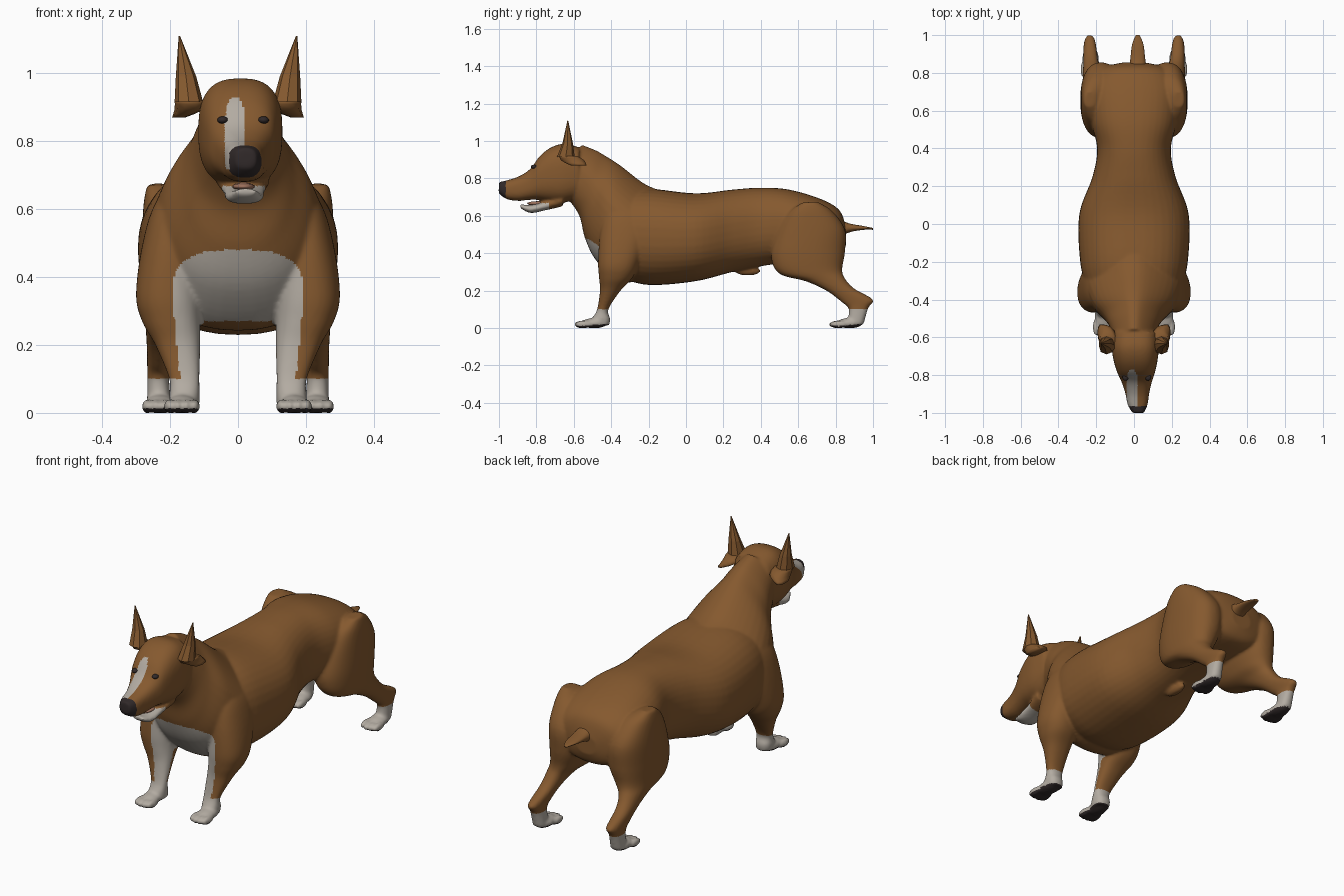
import bpy, bmesh, math
from mathutils import Matrix

cube = bpy.data.objects.get("Cube")
if cube:
    bpy.data.objects.remove(cube, do_unlink=True)


def material(name, red, green, blue):
    mat = bpy.data.materials.new(name)
    mat.use_nodes = True
    colour = (red, green, blue, 1)
    mat.diffuse_color = colour
    for node in mat.node_tree.nodes:
        if node.type == 'BSDF_PRINCIPLED':
            node.inputs["Base Color"].default_value = colour
            node.inputs["Roughness"].default_value = 0.8
    return mat


brown = material("brown coat", 0.235, 0.1, 0.028)
white = material("white markings", 0.45, 0.41, 0.36)
dark = material("dark nose and pads", 0.03, 0.022, 0.022)
pink = material("tongue pink", 0.35, 0.17, 0.11)
BROWN, WHITE, DARK = range(3)


def spline(rows, steps):
    """Catmull-Rom interpolation between rows."""
    padded = [rows[0], *rows, rows[-1]]
    for before, start, end, after in zip(padded, padded[1:], padded[2:], padded[3:]):
        for step in range(steps):
            t = step / steps
            yield [b + t * (c - a + t * (2 * a - 5 * b + 4 * c - d + t * (3 * (b - c) + d - a))) / 2
                   for a, b, c, d in zip(before, start, end, after)]
    yield rows[-1]


def loft(bm, along, rows, lean=0, centre=lambda width: 0, side=1,
         steps=6, sides=40, bend=0.87, taper=0):
    """Rows hold position along the axis, low rim, high rim and half width."""
    rings = []
    for position, low, high, width in spline(rows, steps):
        ring = []
        for k in range(sides):
            angle = math.tau * k / sides
            across, up = (math.copysign(abs(v) ** bend, v)
                          for v in (math.cos(angle), math.sin(angle)))
            rim = (low + high) / 2 + up * (high - low) / 2
            axial = position + lean * (rim - low)
            narrowing = 1 - taper * max(up, 0) ** 2
            x = side * centre(width) + width * across * narrowing
            ring.append(bm.verts.new((x, axial, rim) if along == "y" else (x, rim, axial)))
        rings.append(ring)
    for near, far in zip(rings, rings[1:]):
        for k in range(sides):
            bm.faces.new((near[k - 1], near[k], far[k], far[k - 1]))
    bm.faces.new(rings[0])
    bm.faces.new(rings[-1])


def ball(bm, centre, radii):
    matrix = Matrix.Translation(centre) @ Matrix.Diagonal((*radii, 1))
    bmesh.ops.create_uvsphere(bm, u_segments=16, v_segments=10, radius=1, matrix=matrix)


def finish(bm, name, *mats, smooth=True):
    bmesh.ops.recalc_face_normals(bm, faces=bm.faces)
    for face in bm.faces:
        face.smooth = smooth
    mesh = bpy.data.meshes.new(name)
    bm.to_mesh(mesh)
    bm.free()
    for mat in mats:
        mesh.materials.append(mat)
    obj = bpy.data.objects.new(name, mesh)
    bpy.context.collection.objects.link(obj)
    return obj


def head_centre(width):
    """The head is turned slightly to its left, most at the narrow nose."""
    return 0.028 - 0.17 * width


skin = bmesh.new()

# Trunk, from rump to chest
loft(skin, "y", [
    (.855, .44, .54, .06), (.82, .38, .63, .18), (.72, .36, .69, .24),
    (.55, .35, .74, .23), (.4, .33, .75, .195), (.25, .3, .74, .22),
    (.05, .25, .72, .29), (-.2, .23, .745, .285), (-.35, .27, .73, .25)])

# Chest and neck, leaning back
loft(skin, "y", [
    (-.26, .25, .735, .26), (-.36, .25, .775, .27), (-.48, .36, .87, .225),
    (-.54, .48, .92, .165), (-.57, .6, .95, .135), (-.63, .69, .98, .11)],
    lean=0.25, taper=0.45)

# Skull and muzzle
loft(skin, "y", [
    (-.58, .69, .965, .115), (-.66, .67, .985, .124), (-.73, .675, .967, .116),
    (-.79, .685, .92, .1), (-.84, .685, .85, .08), (-.9, .68, .81, .063),
    (-.96, .69, .79, .052), (-1.002, .72, .78, .03)],
    lean=0.04, centre=head_centre, bend=0.74)

# Lower jaw
loft(skin, "y", [
    (-.66, .65, .72, .08), (-.75, .63, .68, .062),
    (-.83, .615, .658, .055), (-.885, .64, .662, .032)], centre=head_centre)

# Belly lump
ball(skin, (0, 0.33, 0.305), (0.026, 0.07, 0.025))

for side in (1, -1):
    # Shoulder and front leg, in line on the inside
    loft(skin, "z", [
        (.7, -.36, -.26, .025), (.62, -.43, -.22, .065), (.5, -.46, -.2, .085),
        (.35, -.47, -.25, .095), (.27, -.465, -.285, .086), (.2, -.46, -.35, .066),
        (.1, -.475, -.415, .045), (.05, -.5, -.405, .045), (.015, -.5, -.41, .043)],
        centre=lambda width: 0.115 + 0.95 * width, side=side)
    # Thigh, hock and rear foot, in line on the outside
    loft(skin, "z", [
        (.67, .62, .7, .03), (.61, .54, .78, .08), (.5, .48, .85, .105),
        (.38, .455, .85, .108), (.29, .5, .835, .085), (.25, .64, .85, .057),
        (.2, .75, .9, .042), (.14, .83, 1, .034), (.1, .87, .975, .032),
        (.015, .86, .95, .036)],
        lean=0.07, centre=lambda width: 0.26 - 0.78 * width, side=side)
    # Paws with four toes each
    for x, y in ((0.165, -0.49), (0.23, 0.875)):
        ball(skin, (side * x, y, 0.026), (0.045, 0.07, 0.028))
        for toe in (-1.5, -0.5, 0.5, 1.5):
            tip = y - 0.07 + 0.009 * abs(toe)
            ball(skin, (side * x + 0.025 * toe, tip, 0.019), (0.016, 0.046, 0.021))

# Fuse the parts into one smooth skin
raw = finish(skin, "raw_body")
fuse = raw.modifiers.new("fuse", 'REMESH')
fuse.mode = 'VOXEL'
fuse.voxel_size = 0.0075
soften = raw.modifiers.new("soften", 'SMOOTH')
soften.factor = 0.5
soften.iterations = 8
bpy.context.view_layer.update()
depsgraph = bpy.context.evaluated_depsgraph_get()
fused = bpy.data.meshes.new_from_object(raw.evaluated_get(depsgraph))
bpy.data.objects.remove(raw, do_unlink=True)
skin = bmesh.new()
skin.from_mesh(fused)
bpy.data.meshes.remove(fused)
for vert in skin.verts:
    vert.co.z = max(vert.co.z, 0)


def coat(point, normal):
    """Choose the coat colour of a face."""
    x, y, z = point
    if z < 0.1:  # paws and pads
        return DARK if z < 0.02 and normal.z < -0.4 else WHITE
    if y < -0.965 and x > -0.025:  # nose
        return DARK
    if y < -0.73 and z < 0.668:  # jaw
        return WHITE
    if y < -0.74 and z > 0.72:  # blaze
        blaze = ((x + 0.009) / 0.03) ** 2 + ((z - 0.8) / 0.13) ** 4
        return WHITE if blaze < 1 else BROWN
    if y < -0.36 and normal.y < -0.05 and z < 0.48:  # bib and leg fronts
        if z > 0.33:
            bib = (abs(x) / 0.195) ** 3 + ((z - 0.33) / 0.15) ** 3
            return WHITE if bib < 1 else BROWN
        edge = 0.16 + 0.1 * z
        return WHITE if abs(x) < edge and (z > 0.27 or abs(x) > 0.1) else BROWN
    return BROWN


skin.normal_update()
for face in skin.faces:
    face.material_index = coat(face.calc_center_median(), face.normal)
finish(skin, "body", brown, white, dark)

# Tail
tail = bmesh.new()
loft(tail, "y", [
    (.8, .47, .59, .05), (.87, .51, .56, .04),
    (.95, .525, .545, .03), (1, .525, .535, .01)], centre=lambda width: 0.02)
finish(tail, "tail", brown)

# Tongue
tongue = bmesh.new()
ball(tongue, (0.016, -0.79, 0.666), (0.033, 0.06, 0.012))
finish(tongue, "tongue", pink)

for side, label in ((1, "left"), (-1, "right")):
    # Cropped pointed ear
    ear = bmesh.new()
    loft(ear, "z", [
        (.915, -.69, -.595, .042), (.99, -.66, -.605, .03), (1.11, -.634, -.63, .002)],
        centre=lambda width: 0.174 - 0.7 * width, side=side, steps=1, sides=8)
    finish(ear, label + "_ear", brown, smooth=False)
    # Loose fold under the ear
    fold = bmesh.new()
    loft(fold, "z", [
        (.92, -.68, -.58, .045), (.895, -.67, -.54, .045), (.87, -.62, -.53, .02)],
        centre=lambda width: 0.2 - 1.3 * width, side=side, steps=2, sides=10)
    finish(fold, label + "_ear_fold", brown)
    # Eye
    eye = bmesh.new()
    ball(eye, (0.015 + side * 0.06, -0.812, 0.862), (0.016, 0.018, 0.011))
    finish(eye, label + "_eye", dark)
